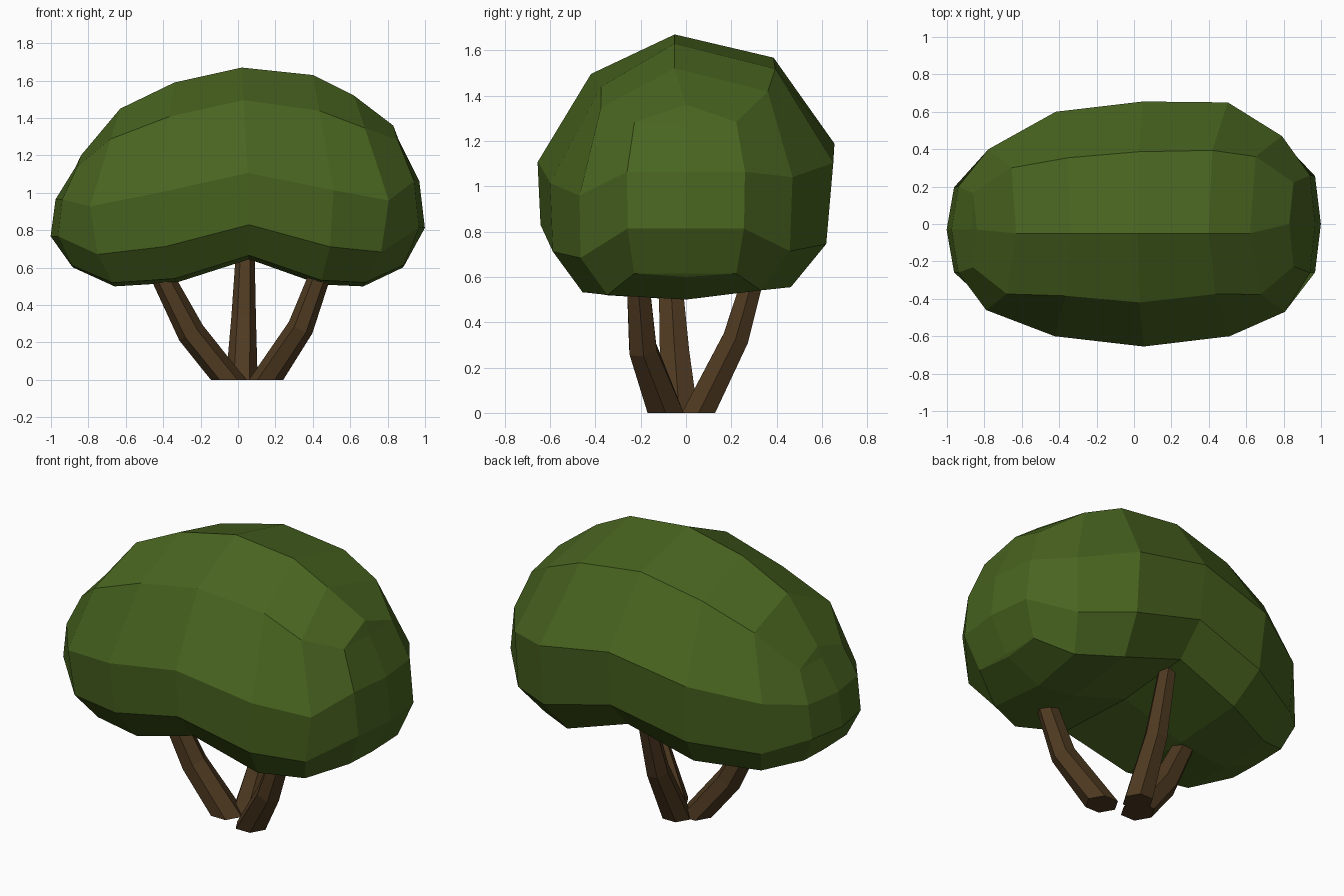
import bpy, bmesh, math
from mathutils import Vector

if "Cube" in bpy.data.objects:
    bpy.data.objects.remove(bpy.data.objects["Cube"])


def material(name, rgb):
    m = bpy.data.materials.new(name)
    m.diffuse_color = (*rgb, 1)
    m.use_nodes = True
    m.node_tree.nodes["Principled BSDF"].inputs["Base Color"].default_value = m.diffuse_color
    return m


leaf = material("leaf green", (0.066, 0.127, 0.014))
bark = material("bark brown", (0.078, 0.042, 0.015))


def loft(name, rings, mat, caps):
    """Skin a list of equal-length closed rings."""
    bm = bmesh.new()
    vs = [[bm.verts.new(p) for p in ring] for ring in rings]
    n = len(vs[0])
    for a, b in zip(vs, vs[1:]):
        for i in range(n):
            j = (i + 1) % n
            bm.faces.new((a[i], a[j], b[j], b[i]))
    if caps:
        bm.faces.new(vs[0])
        bm.faces.new(vs[-1])
    bmesh.ops.remove_doubles(bm, verts=bm.verts, dist=0.001)
    bmesh.ops.recalc_face_normals(bm, faces=bm.faces)
    me = bpy.data.meshes.new(name)
    bm.to_mesh(me)
    bm.free()
    me.materials.append(mat)
    ob = bpy.data.objects.new(name, me)
    bpy.context.collection.objects.link(ob)
    return ob


# canopy: sections along x = top x, top z, bottom x, bottom z, half width, y shift, bow, squareness, underside width
SECTIONS = [
    (-0.84, 1.20, -0.88, 0.60, 0.00, -0.03, -0.150, 1.0, 1.0),
    (-0.84, 1.20, -0.88, 0.60, 0.23, -0.03, -0.105, 0.3, 0.95),
    (-0.63, 1.45, -0.66, 0.50, 0.43, -0.03, -0.145, 0.5, 0.84),
    (-0.34, 1.59, -0.33, 0.52, 0.60, 0.00, -0.090, 1.0, 1.0),
    (0.02, 1.67, 0.06, 0.645, 0.655, 0.00, 0.010, 1.0, 1.0),
    (0.40, 1.63, 0.44, 0.51, 0.625, 0.025, 0.090, 1.0, 1.0),
    (0.62, 1.52, 0.67, 0.50, 0.47, 0.00, 0.160, 0.5, 0.84),
    (0.83, 1.36, 0.88, 0.60, 0.26, 0.00, 0.115, 0.3, 0.95),
    (0.83, 1.36, 0.88, 0.60, 0.00, 0.00, 0.150, 1.0, 1.0),
]
# rows round each section = fraction down, share of half width (negative is front)
ROWS = [(0, 0), (0.17, -0.64), (0.55, -1), (0.82, -0.98), (0.98, -0.77),
        (1, 0), (0.96, 0.70), (0.79, 0.95), (0.47, 1), (0.10, 0.59)]
END_DROPS = [0, 0.10, 0.39, 0.72, 0.98, 1, 0.98, 0.72, 0.39, 0.10]


def section(tx, tz, bx, bz, w, shift, bow, power, under):
    ring = []
    for (t, f), end_t in zip(ROWS, END_DROPS):
        y = shift + (math.copysign(w * abs(f) ** power, f) if f else 0) * (under if t > 0.9 else 1)
        if t == 0 and w > 0.3:
            y = -0.05
        if w < 0.3:
            t = end_t  # ends match front to back so they close
        x = tx + (bx - tx) * t + bow * math.sin(math.pi * t ** 1.3)
        if t == 1:
            x = bx
        ring.append((x, y, tz + (bz - tz) * t))
    return ring


loft("canopy", [section(*s) for s in SECTIONS], leaf, False)

# trunks: bent, tapering six-sided stems = x, y, z, radius
TRUNKS = {
    "left_trunk": [(-0.05, -0.03, 0, 0.095), (-0.25, -0.05, 0.25, 0.075), (-0.43, -0.07, 0.60, 0.058)],
    "right_trunk": [(0.15, -0.09, 0, 0.092), (0.335, -0.19, 0.28, 0.07), (0.46, -0.215, 0.62, 0.055)],
    "back_trunk": [(0.02, 0.055, 0, 0.085), (0.03, 0.22, 0.33, 0.066), (0.04, 0.335, 0.73, 0.048)],
}


def stem(path):
    rings = []
    for k, (x, y, z, r) in enumerate(path):
        a, b = path[max(k - 1, 0)], path[min(k + 1, len(path) - 1)]
        d = Vector(b[:3]) - Vector(a[:3])
        if k == 0:
            d = Vector((0, 0, 1))  # flat foot
        q = Vector((0, 0, 1)).rotation_difference(d.normalized())
        rings.append([Vector((x, y, z)) + q @ Vector((r * math.cos(i * math.pi / 3),
                                                      r * math.sin(i * math.pi / 3), 0))
                      for i in range(6)])
    return rings


for name, path in TRUNKS.items():
    loft(name, stem(path), bark, True)
